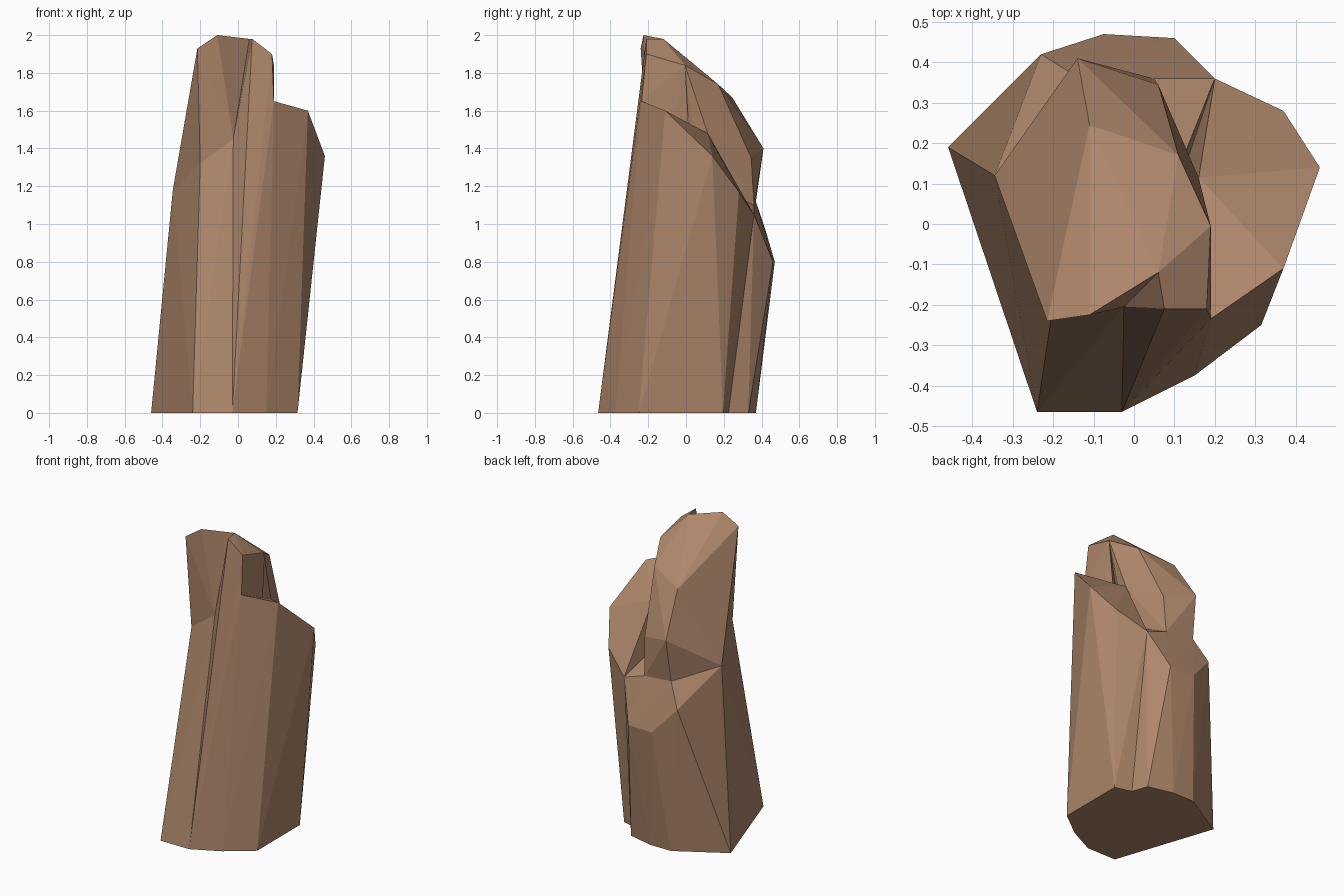
import bpy, bmesh

if "Cube" in bpy.data.objects:
    bpy.data.objects.remove(bpy.data.objects["Cube"])

# Corner points shared by neighbouring rock chunks
FOOT_L, FOOT_M, FOOT_R = (-.24, -.465, 0), (-.03, -.465, 0), (.15, -.375, 0)
FOOT_W, NOTCH = (-.46, .19, 0), (.205, .225, 0)
SADDLE = (.20, .36, 1.05)
WEST = (-.345, .12, 1.18)
NECK = [(-.20, -.20, 1.32), (-.09, -.20, 1.39), (-.025, -.205, 1.45)]
LEDGE = [(-.15, .37, 1.12), (.05, .36, 1.10)]
STEP_FRONT, STEP_BACK = (.19, -.235, 1.65), (.16, .115, 1.48)
PEAK, SHOULDER = (.06, -.12, 1.98), (.19, -.005, 1.84)

chunks = {
    # broad lower body with the low ledge at the back
    "lower_body": [FOOT_L, FOOT_M, FOOT_W, NOTCH, (.17, .33, 0), (0, .37, 0), (-.15, .37, 0),
                   SADDLE, (.10, .46, .80), (-.075, .47, .80), (-.23, .42, .97),
                   WEST, *NECK, *LEDGE],
    # overhanging crown
    "crown": [WEST, *NECK, *LEDGE, (-.215, -.24, 1.93), (-.11, -.225, 2.0), PEAK, SHOULDER,
              (.11, .17, 1.74), (-.11, .245, 1.67), (-.14, .41, 1.40), (.06, .345, 1.35),
              STEP_BACK, (.08, .1, .95)],
    # front rib beside the groove
    "front_rib": [FOOT_M, FOOT_R, (.06, -.295, 1.25), STEP_FRONT, (.18, -.21, 1.90),
                  (.075, -.21, 1.98), PEAK, NECK[2], SHOULDER, (.1, .1, 0)],
    # lower column on the right
    "right_column": [FOOT_R, (.315, -.25, 0), (.315, .195, 0), NOTCH, (0, 0, 0), STEP_FRONT,
                     (.37, -.11, 1.60), (.46, .14, 1.36), (.37, .28, 1.17), SADDLE, STEP_BACK],
}


def hull(name, points):
    bm = bmesh.new()
    for p in points:
        bm.verts.new(p)
    bmesh.ops.convex_hull(bm, input=bm.verts[:])
    bmesh.ops.delete(bm, geom=[v for v in bm.verts if not v.link_faces], context='VERTS')
    bmesh.ops.recalc_face_normals(bm, faces=bm.faces[:])
    mesh = bpy.data.meshes.new(name)
    bm.to_mesh(mesh)
    bm.free()
    ob = bpy.data.objects.new(name, mesh)
    bpy.context.collection.objects.link(ob)
    return ob


def volume(mesh):
    bm = bmesh.new()
    bm.from_mesh(mesh)
    v = bm.calc_volume()
    bm.free()
    return v


parts = [hull(n, p) for n, p in chunks.items()]
rock = parts[0]
stone = bpy.data.materials.new("brown_stone")
stone.diffuse_color = (.42, .24, .145, 1)
stone.use_nodes = True
stone.node_tree.nodes["Principled BSDF"].inputs["Base Color"].default_value = stone.diffuse_color
for ob in parts:
    ob.data.materials.append(stone)

# Fuse the chunks into one solid, keeping a chunk separate if fusing fails
for other in parts[1:]:
    before, added = volume(rock.data), volume(other.data)
    mod = rock.modifiers.new("fuse", 'BOOLEAN')
    mod.operation, mod.solver, mod.object = 'UNION', 'EXACT', other
    dg = bpy.context.evaluated_depsgraph_get()
    fused = bpy.data.meshes.new_from_object(rock.evaluated_get(dg))
    rock.modifiers.clear()
    if max(before, added) * .99 < volume(fused) < before + added:
        rock.data = fused
        bpy.data.objects.remove(other)
rock.name = "rock_pillar"
for poly in rock.data.polygons:
    poly.use_smooth = False
